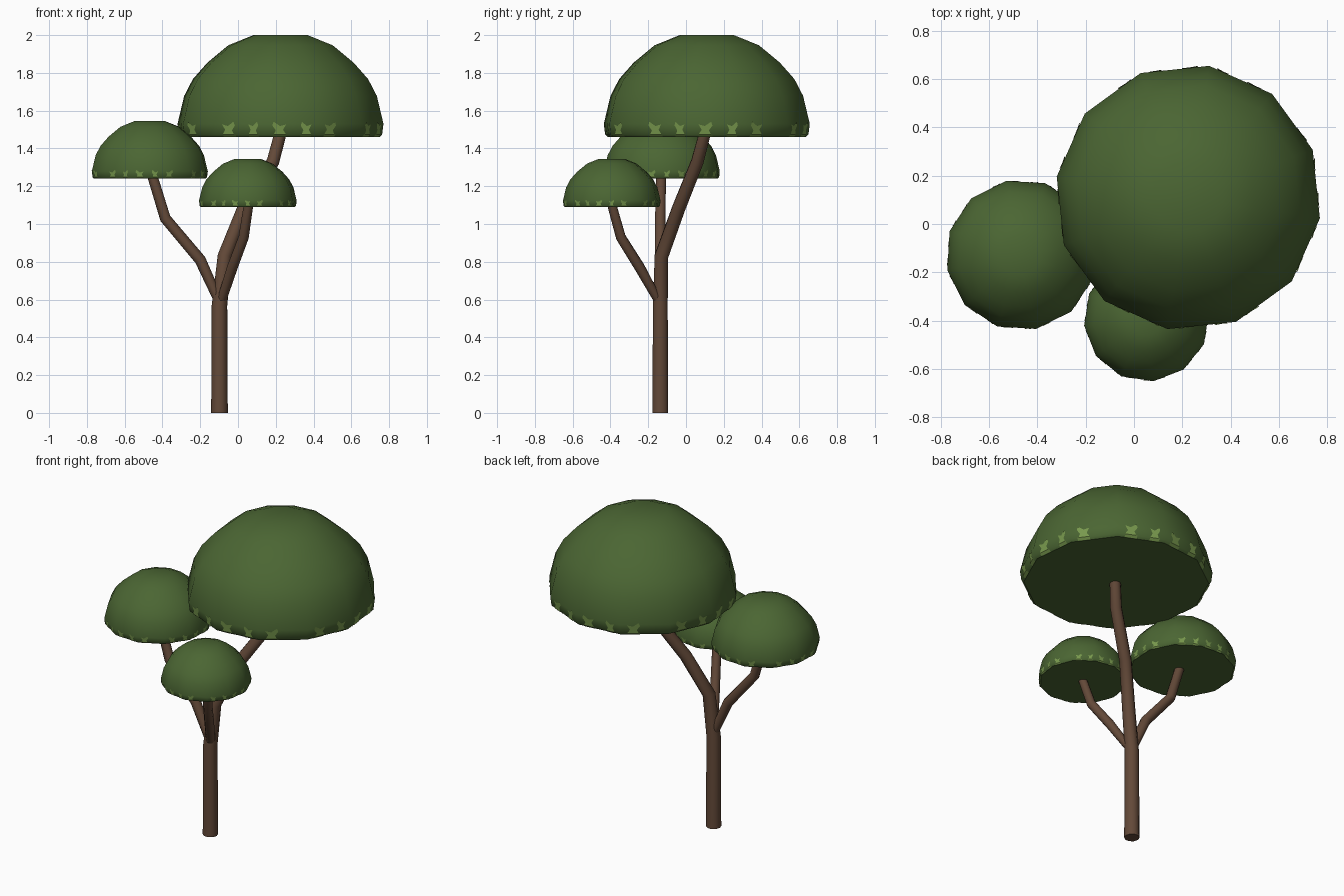
import bpy, bmesh, math
from mathutils import Vector

if "Cube" in bpy.data.objects:
    bpy.data.objects.remove(bpy.data.objects["Cube"])


def material(name, color):
    m = bpy.data.materials.new(name)
    m.diffuse_color = (*color, 1)
    m.use_nodes = True
    m.node_tree.nodes["Principled BSDF"].inputs["Base Color"].default_value = m.diffuse_color
    return m


GREEN = material("leaf green", (0.070, 0.132, 0.033))
LIGHT = material("light leaf green", (0.19, 0.32, 0.075))
BARK = material("bark brown", (0.125, 0.067, 0.040))


def finish(bm, name, mat, angle=None):
    me = bpy.data.meshes.new(name)
    bm.to_mesh(me)
    bm.free()
    me.materials.append(mat)
    ob = bpy.data.objects.new(name, me)
    bpy.context.collection.objects.link(ob)
    if angle:
        bpy.ops.object.select_all(action='DESELECT')
        ob.select_set(True)
        bpy.context.view_layer.objects.active = ob
        bpy.ops.object.shade_smooth_by_angle(angle=math.radians(angle))
    return ob


def loft(bm, rings):
    # skin a list of vertex loops and cap both ends
    loops = [[bm.verts.new(p) for p in ring] for ring in rings]
    n = len(loops[0])
    for a, b in zip(loops, loops[1:]):
        for i in range(n):
            j = (i + 1) % n
            bm.faces.new((a[i], a[j], b[j], b[i]))
    bm.faces.new(loops[0][::-1])
    bm.faces.new(loops[-1])
    bmesh.ops.recalc_face_normals(bm, faces=bm.faces)


# Dome profile: (radius fraction, height fraction)
DOME = [(.96, 0), (.987, .025), (1, .13), (.935, .405), (.85, .57),
        (.71, .73), (.507, .90), (.263, 1)]
SIDES = 12
# Ragged leaf outline: (sideways, up the rim wall)
LEAF = [(-1, 0), (-.55, .45), (-1, .95), (-.1, .8), (.8, 1.2), (1, .85), (.5, .4), (.8, 0)]


def canopy(name, center, radius, height, turn):
    c = Vector(center)

    def corner(i, r, z):
        a = math.radians(turn) + i * math.tau / SIDES
        return c + Vector((r * radius * math.cos(a), r * radius * math.sin(a), z * height))

    bm = bmesh.new()
    loft(bm, [[corner(i, r, z) for i in range(SIDES)] for r, z in DOME])
    finish(bm, name, GREEN, 40)

    # light leaf patches hugging the rim, slightly outside the dome
    bm = bmesh.new()

    def rim(i, t, v, low):
        (r0, z0), (r1, z1) = DOME[low], DOME[low + 1]
        r, z = r0 + (r1 - r0) * v, z0 + (z1 - z0) * v
        return corner(i, r * 1.006, z).lerp(corner(i + 1, r * 1.006, z), t)

    for i in range(SIDES):
        for t, w in ((.28, .13), (.78, .10))[:2 if i % 3 else 1]:
            s = 1 if i % 2 else -1
            pts = [rim(i, t + s * w * x, v, 1) for x, v in LEAF]
            f = bm.faces.new([bm.verts.new(p) for p in (pts if s > 0 else pts[::-1])])
            f.normal_update()
            if f.normal.dot(f.calc_center_median() - c) < 0:
                f.normal_flip()
            # lower part wraps the small rim bevel
            q = [rim(i, t - w, 0, 0), rim(i, t + w, 0, 0), rim(i, t + w, 1, 0), rim(i, t - w, 1, 0)]
            bm.faces.new([bm.verts.new(p) for p in q])
    finish(bm, name + "_rim_leaves", LIGHT)


def limb(name, path, radii, sides=10):
    pts = [Vector(p) for p in path]
    rings = []
    for k, p in enumerate(pts):
        d = pts[min(k + 1, len(pts) - 1)] - pts[max(k - 1, 0)]
        if k == 0:
            d = Vector((0, 0, 1))
        d.normalize()
        u = Vector((0, 1, 0)).cross(d).normalized()
        v = d.cross(u)
        rings.append([p + radii[k] * (u * math.cos(a) + v * math.sin(a))
                      for a in (math.tau * i / sides for i in range(sides))])
    bm = bmesh.new()
    loft(bm, rings)
    finish(bm, name, BARK, 40)


# Leaf domes
canopy("large_canopy", (.225, .11, 1.46), .552, .54, 21)
canopy("left_canopy", (-.467, -.128, 1.24), .313, .305, 11.5)
canopy("front_canopy", (.052, -.393, 1.09), .26, .255, 6.2)

# Trunk running into the main branch, then two side branches
limb("trunk", [(-.098, -.136, 0), (-.098, -.136, .57), (-.07, -.13, .83),
               (.03, -.04, 1.08), (.185, .06, 1.33), (.225, .10, 1.48)],
     [.044, .041, .038, .036, .034, .032])
limb("left_branch", [(-.095, -.136, .58), (-.20, -.136, .81), (-.385, -.136, 1.03),
                     (-.455, -.132, 1.26)], [.028, .03, .029, .027])
limb("front_branch", [(-.092, -.14, .58), (-.03, -.245, .77), (.03, -.345, .93),
                      (.057, -.395, 1.11)], [.026, .028, .027, .025])
